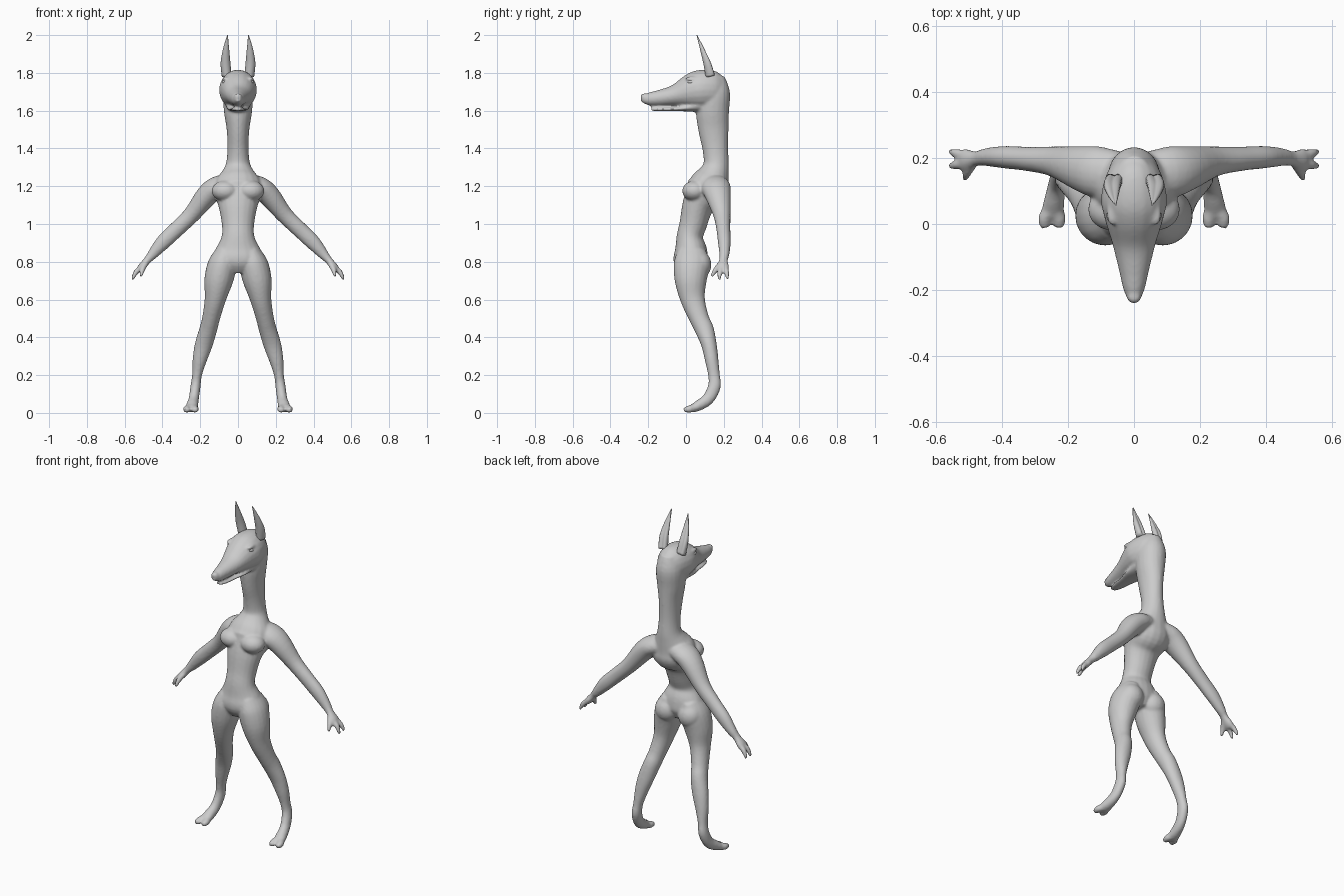
import bpy, bmesh
from math import cos, sin, pi
from mathutils import Vector, Matrix

X, Y = Vector((1, 0, 0)), Vector((0, 1, 0))


def smooth_rows(rows, steps=4):
    """Catmull-Rom interpolation of (x, y, z, a, b) rows."""
    out = []
    for i in range(len(rows) - 1):
        p0, p1 = rows[max(i - 1, 0)], rows[i]
        p2, p3 = rows[i + 1], rows[min(i + 2, len(rows) - 1)]
        for k in range(steps):
            t = k / steps
            out.append([0.5 * (2 * b + (c - a) * t + (2 * a - 5 * b + 4 * c - d) * t * t
                               + (3 * b - a - 3 * c + d) * t ** 3)
                        for a, b, c, d in zip(p0, p1, p2, p3)])
    return out + [list(rows[-1])]


def loft(bm, rows, ref, side=1, dent=0.0, n=20):
    """Tube of ellipses: a = radius along ref, b = the other radius."""
    rows = smooth_rows(rows)
    cen = [Vector(r[:3]) for r in rows]
    rings = []
    for i, r in enumerate(rows):
        t = (cen[min(i + 1, len(cen) - 1)] - cen[max(i - 1, 0)]).normalized()
        u = (ref - t * ref.dot(t)).normalized()
        w = t.cross(u)
        ring = []
        for k in range(n):
            ang = 2 * pi * k / n
            s = 1 - dent * max(0, -sin(ang)) ** 3
            p = cen[i] + (u * cos(ang) * r[3] + w * sin(ang) * r[4] * (-1 if dent else 1)) * s
            ring.append(bm.verts.new((p.x * side, p.y, p.z)))
        rings.append(ring)
    for a, b in zip(rings, rings[1:]):
        for k in range(n):
            bm.faces.new((a[k], a[(k + 1) % n], b[(k + 1) % n], b[k]))
    bm.faces.new(rings[0])
    bm.faces.new(rings[-1])


def ball(bm, c, r, side=1):
    m = Matrix.Translation((c[0] * side, c[1], c[2])) @ Matrix.Diagonal((*r, 1))
    bmesh.ops.create_uvsphere(bm, u_segments=20, v_segments=12, radius=1, matrix=m)


def finish(bm, name):
    bmesh.ops.recalc_face_normals(bm, faces=bm.faces)
    me = bpy.data.meshes.new(name)
    bm.to_mesh(me)
    bm.free()
    me.shade_smooth()
    ob = bpy.data.objects.new(name, me)
    bpy.context.collection.objects.link(ob)
    return ob


body = bmesh.new()

# torso and neck
loft(body, [(0, .03, .745, .05, .06), (0, .025, .80, .135, .09), (0, .026, .86, .122, .086),
            (0, .02, .93, .088, .07), (0, .038, 1.0, .086, .073), (0, .065, 1.1, .105, .085),
            (0, .11, 1.17, .13, .115), (0, .13, 1.22, .125, .103), (0, .15, 1.27, .09, .08),
            (0, .16, 1.32, .064, .067), (0, .155, 1.4, .056, .068), (0, .145, 1.5, .06, .08),
            (0, .14, 1.6, .075, .088), (0, .145, 1.7, .078, .088), (0, .145, 1.78, .05, .06)], X)

# skull and upper muzzle
loft(body, [(0, .215, 1.71, .035, .05), (0, .16, 1.71, .08, .098), (0, .08, 1.71, .1, .106),
            (0, .02, 1.70, .09, .092), (0, -.06, 1.68, .066, .057), (0, -.14, 1.667, .046, .043),
            (0, -.2, 1.662, .032, .033), (0, -.237, 1.665, .015, .016)], X)

# lower jaw
loft(body, [(0, .08, 1.63, .065, .04), (0, 0, 1.614, .06, .018), (0, -.06, 1.609, .046, .012),
            (0, -.14, 1.607, .034, .01), (0, -.185, 1.607, .018, .007)], X)
ball(body, (0, -.222, 1.675), (.022, .02, .017))

for s in (1, -1):
    # arm
    loft(body, [(.04, .155, 1.215, .065, .05), (.11, .158, 1.195, .078, .058),
                (.165, .17, 1.15, .068, .058), (.245, .19, 1.05, .046, .045),
                (.325, .198, .972, .037, .042), (.395, .203, .905, .034, .04),
                (.45, .203, .842, .027, .028), (.48, .198, .808, .023, .02),
                (.51, .195, .772, .034, .02), (.525, .195, .75, .03, .013)], Y, s)
    # fingers and thumb
    for f in ([(.505, .205, .775), (.54, .215, .745), (.56, .22, .708)],
              [(.505, .188, .775), (.54, .18, .745), (.559, .176, .705)],
              [(.49, .185, .79), (.507, .155, .755), (.513, .136, .722)]):
        loft(body, [(*p, r, r) for p, r in zip(f, (.016, .014, .008))], Y, s)
    # leg
    loft(body, [(.065, .03, .86, .05, .075), (.082, .03, .79, .076, .095),
                (.103, .025, .70, .076, .085), (.121, .036, .60, .056, .065),
                (.143, .07, .50, .047, .052), (.158, .098, .44, .047, .05),
                (.182, .122, .36, .047, .041), (.203, .136, .28, .038, .036),
                (.217, .148, .20, .026, .031), (.225, .15, .14, .027, .034),
                (.234, .118, .075, .027, .032), (.243, .065, .038, .032, .028),
                (.248, .03, .022, .036, .02)], X, s)
    # split toes
    for x in (.228, .27):
        loft(body, [(.243, .06, .03, .018, .022), (x, .02, .021, .021, .02),
                    (x, -.012, .015, .014, .012)], X, s)
    # chest, buttock and brow masses
    ball(body, (.068, .045, 1.175), (.072, .065, .055), s)
    ball(body, (.077, .07, .785), (.07, .065, .072), s)
    ball(body, (.066, .03, 1.77), (.018, .035, .01), s)

skin = finish(body, "body")
rm = skin.modifiers.new("blend", 'REMESH')
rm.mode, rm.voxel_size, rm.use_smooth_shade = 'VOXEL', .007, True
sm = skin.modifiers.new("soften", 'SMOOTH')
sm.factor, sm.iterations = .5, 6

for s, label in ((1, "left"), (-1, "right")):
    # hollow pointed ear
    ear = bmesh.new()
    loft(ear, [(.06, .135, 1.785, .026, .032), (.066, .118, 1.85, .026, .026),
               (.064, .095, 1.91, .019, .017), (.06, .075, 1.96, .01, .009),
               (.055, .058, 2.0, .002, .002)], X, s, dent=.6)
    finish(ear, label + "_ear")
    # eye
    eye = bmesh.new()
    ball(eye, (.07, .028, 1.752), (.014, .022, .011), s)
    finish(eye, label + "_eye")
